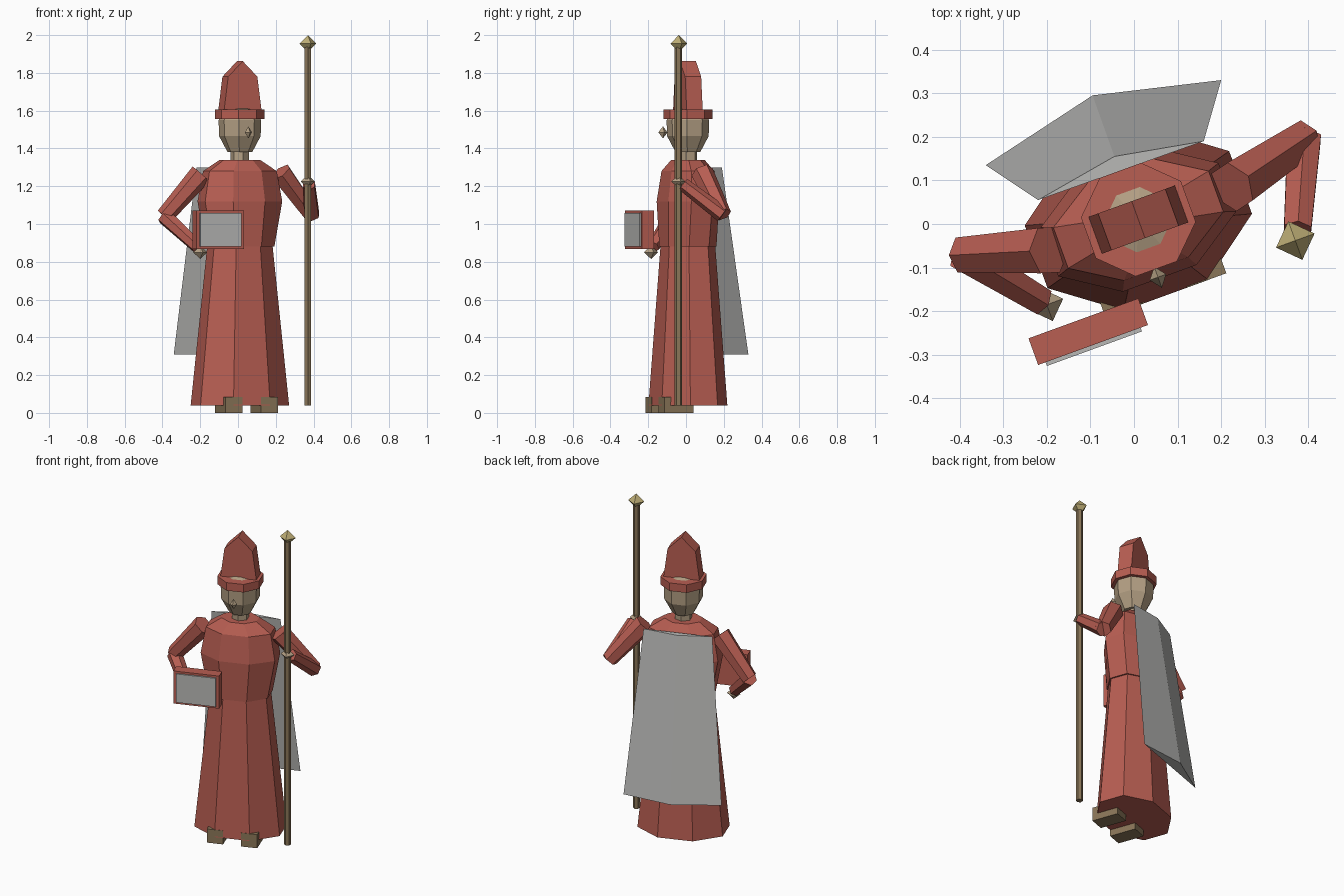
import bpy, bmesh, math
from mathutils import Matrix, Vector

if "Cube" in bpy.data.objects:
    bpy.data.objects.remove(bpy.data.objects["Cube"])


def srgb(r, g, b):
    lin = [((c / 255 + 0.055) / 1.055) ** 2.4 for c in (r, g, b)]
    return (*lin, 1)


def material(name, rgb):
    m = bpy.data.materials.new(name)
    m.diffuse_color = srgb(*rgb)
    m.use_nodes = True
    m.node_tree.nodes["Principled BSDF"].inputs["Base Color"].default_value = m.diffuse_color
    return m


RED = material("brick red", (184, 94, 82))
GREY = material("light grey", (184, 184, 182))
SKIN = material("skin tan", (180, 160, 132))
BROWN = material("brown", (138, 118, 88))
GOLD = material("gold", (190, 174, 118))

# The whole figure is turned 20 degrees about its own axis
BODY = Matrix.Translation((0.01, 0.01, 0)) @ Matrix.Rotation(math.radians(20), 4, 'Z')


def finish(name, bm, mat, matrix=None):
    if matrix is not None:
        bm.transform(matrix)
    bmesh.ops.recalc_face_normals(bm, faces=bm.faces)
    me = bpy.data.meshes.new(name)
    bm.to_mesh(me)
    bm.free()
    me.materials.append(mat)
    ob = bpy.data.objects.new(name, me)
    bpy.context.collection.objects.link(ob)
    return ob


def loft(name, loops, mat, matrix=None):
    """Skin equal-length loops of points and cap both ends."""
    bm = bmesh.new()
    vs = [[bm.verts.new(p) for p in loop] for loop in loops]
    n = len(vs[0])
    for a, b in zip(vs, vs[1:]):
        for i in range(n):
            j = (i + 1) % n
            bm.faces.new((a[i], a[j], b[j], b[i]))
    bm.faces.new(vs[0])
    bm.faces.new(vs[-1])
    return finish(name, bm, mat, matrix)


def ellipse_stack(name, rows, mat, sides=8):
    """Rows of (z, rx, ry), stacked on the body axis."""
    angles = [(i + 0.5) * math.tau / sides for i in range(sides)]
    loops = [[(rx * math.cos(a), ry * math.sin(a), z) for a in angles] for z, rx, ry in rows]
    return loft(name, loops, mat, BODY)


def limb(name, a, b, r1, r2, mat, sides=6):
    a, b = Vector(a), Vector(b)
    d = b - a
    bm = bmesh.new()
    bmesh.ops.create_cone(bm, cap_ends=True, segments=sides, radius1=r1, radius2=r2, depth=d.length)
    return finish(name, bm, mat, Matrix.Translation((a + b) / 2) @ d.to_track_quat('Z', 'Y').to_matrix().to_4x4())


def box(name, centre, size, mat):
    bm = bmesh.new()
    bmesh.ops.create_cube(bm, size=1)
    return finish(name, bm, mat, BODY @ Matrix.Translation(centre) @ Matrix.Diagonal((*size, 1)))


def gem(name, centre, size, mat):
    """Octahedron with half sizes, aligned with the body."""
    sx, sy, sz = size
    bm = bmesh.new()
    ring = [bm.verts.new(p) for p in ((sx, 0, 0), (0, sy, 0), (-sx, 0, 0), (0, -sy, 0))]
    for tip in (bm.verts.new((0, 0, sz)), bm.verts.new((0, 0, -sz))):
        for i in range(4):
            bm.faces.new((ring[i], ring[(i + 1) % 4], tip))
    return finish(name, bm, mat, Matrix.Translation(centre) @ Matrix.Rotation(math.radians(20), 4, 'Z'))


# Robe
ellipse_stack("robe_skirt", [(0.04, 0.27, 0.20), (0.885, 0.178, 0.14)], RED)
ellipse_stack("robe_torso", [(0.88, 0.188, 0.146), (1.12, 0.235, 0.155),
                             (1.28, 0.205, 0.13), (1.34, 0.11, 0.085)], RED)

# Head
ellipse_stack("neck", [(1.33, 0.05, 0.05), (1.40, 0.05, 0.05)], SKIN, 6)
ellipse_stack("head", [(1.38, 0.065, 0.065), (1.465, 0.11, 0.11), (1.55, 0.113, 0.113),
                       (1.605, 0.075, 0.075), (1.618, 0.03, 0.03)], SKIN)
gem("nose", (0.055, -0.122, 1.485), (0.02, 0.026, 0.032), SKIN)

# Tall pointed hat: a five-sided profile with depth, on a flat brim
ellipse_stack("hat_brim", [(1.555, 0.132, 0.13), (1.605, 0.132, 0.13)], RED)
profile = [(-0.107, 1.59), (0.107, 1.59), (0.082, 1.78), (0, 1.862), (-0.082, 1.78)]
loft("hat_crown", [[(x, y, z) for x, z in profile] for y in (-0.045, 0.045)], RED, BODY)

# Shoes
for side, s in (("left", 1), ("right", -1)):
    box(side + "_shoe", (0.1 * s, -0.103, 0.0425), (0.095, 0.163, 0.085), BROWN)

# Arms: shoulder, elbow, wrist, hand
arms = {
    "left": ((0.225, 0.085, 1.275), (0.39, 0.195, 1.05), (0.375, -0.015, 1.21), (0.37, -0.04, 1.225)),
    "right": ((-0.195, -0.06, 1.265), (-0.39, -0.07, 1.04), (-0.215, -0.175, 0.88), (-0.20, -0.185, 0.85)),
}
for side, (shoulder, elbow, wrist, hand) in arms.items():
    limb(side + "_upper_arm", shoulder, elbow, 0.06, 0.046, RED)
    limb(side + "_forearm", elbow, wrist, 0.044, 0.036, RED)
    gem(side + "_hand", hand, (0.04, 0.04, 0.035), SKIN)

# Staff
limb("staff", (0.37, -0.04, 0.04), (0.37, -0.04, 1.95), 0.02, 0.02, BROWN)
gem("staff_finial", (0.37, -0.038, 1.955), (0.047, 0.047, 0.045), GOLD)

# Book with a pale cover plate
book = BODY.inverted() @ Vector((-0.105, -0.247, 0.97))
box("book", book, (0.268, 0.065, 0.203), RED)
box("book_cover_plate", book + Vector((0, -0.037, 0)), (0.232, 0.009, 0.178), GREY)

# Cape: a shallow ridged wedge down the back
loft("cape", [[(-0.34, 0.135, 0.31), (-0.095, 0.295, 0.31), (0.20, 0.33, 0.31)],
              [(-0.22, 0.055, 1.30), (-0.045, 0.155, 1.30), (0.16, 0.19, 1.30)]], GREY)
